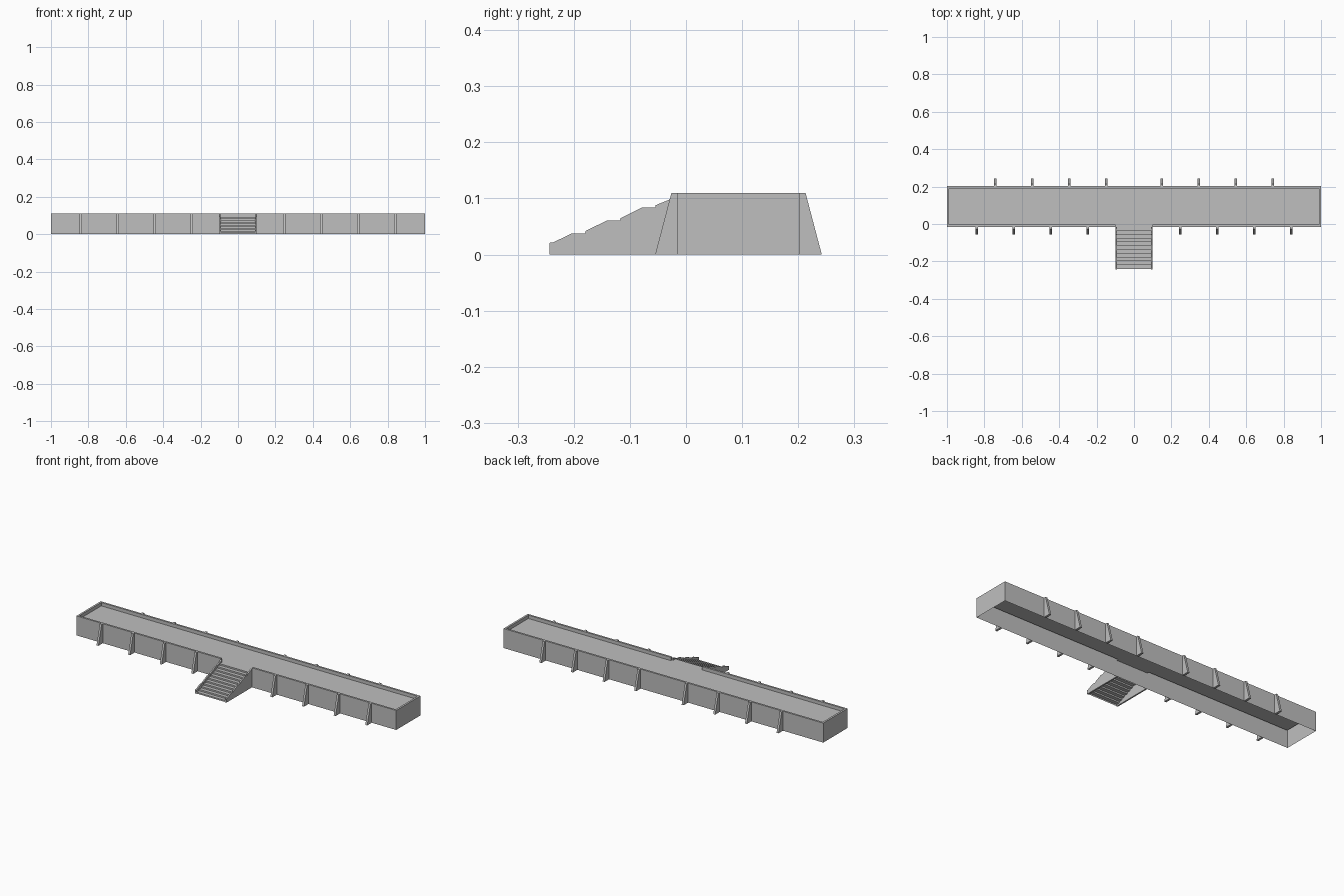
import bpy
import bmesh

cube = bpy.data.objects.get("Cube")
if cube:
    bpy.data.objects.remove(cube, do_unlink=True)

GREY = (0.52, 0.52, 0.52, 1)
concrete = bpy.data.materials.new("concrete grey")
concrete.use_nodes = True
concrete.diffuse_color = GREY
concrete.node_tree.nodes["Principled BSDF"].inputs["Base Color"].default_value = GREY

FRONT, BACK = -0.015, 0.202
TOP, FLOOR, RIM = 0.11, 0.091, 0.011
STAIR = 0.098       # half width of the stair and of the gap in the rim
UNIT = 0.0989       # half the buttress spacing


def finish(name, bm, normals=True):
    if normals:
        bmesh.ops.recalc_face_normals(bm, faces=bm.faces)
    mesh = bpy.data.meshes.new(name)
    bm.to_mesh(mesh)
    bm.free()
    mesh.materials.append(concrete)
    obj = bpy.data.objects.new(name, mesh)
    bpy.context.collection.objects.link(obj)
    return obj


def extrude_x(name, profile, x0, x1, closed=True):
    """Sweep a (y, z) profile along x, as a solid or as an open sheet."""
    bm = bmesh.new()
    a = [bm.verts.new((x0, y, z)) for y, z in profile]
    b = [bm.verts.new((x1, y, z)) for y, z in profile]
    n = len(profile)
    for i in range(n if closed else n - 1):
        j = (i + 1) % n
        bm.faces.new((a[i], a[j], b[j], b[i]))
    if closed:
        bm.faces.new(a)
        bm.faces.new(b)
    return finish(name, bm, closed)


# Platform: open-bottomed shell with a raised rim, broken where the stair arrives
def ring(bm, inset, z):
    f, b, e = FRONT + inset, BACK - inset, 1 - inset
    outline = [(-e, f), (-STAIR, f), (STAIR, f), (e, f), (e, b), (-e, b)]
    return [bm.verts.new((x, y, z)) for x, y in outline]


bm = bmesh.new()
rings = [ring(bm, 0, 0), ring(bm, 0, FLOOR), ring(bm, 0, TOP),
         ring(bm, RIM, TOP), ring(bm, RIM, FLOOR)]
GAP = 1
for level in range(4):
    low, high = rings[level], rings[level + 1]
    for i in range(6):
        if i == GAP and level > 0:
            continue
        j = (i + 1) % 6
        bm.faces.new((low[i], low[j], high[j], high[i]))
outer, inner = rings[1], rings[4]
bm.faces.new((outer[1], outer[2], inner[2], inner[1]))   # threshold
bm.faces.new([r[1] for r in rings[1:]])                  # rim ends
bm.faces.new([r[2] for r in reversed(rings[1:])])
bm.faces.new(inner)
finish("platform", bm)


# Buttresses: tapered ribs staggered between front and back
def buttress(name, x, wall, out):
    profile = [(wall, 0), (wall + out * 0.04, 0), (wall + out * 0.011, TOP), (wall, TOP)]
    extrude_x(name, profile, x - 0.006, x + 0.006)


for k in range(4):
    for side, label in ((1, "left"), (-1, "right")):
        buttress(f"front_buttress_{label}_{k + 1}", side * UNIT * (2.5 + 2 * k), FRONT, -1)
        buttress(f"back_buttress_{label}_{k + 1}", side * UNIT * (1.5 + 2 * k), BACK, 1)

# Stair treads: thin folded sheet
STEPS = 11
START = -0.24
going, rise = (FRONT - START) / STEPS, FLOOR / STEPS
steps = [(START, 0)]
for s in range(STEPS):
    steps += [(START + s * going, (s + 1) * rise), (START + (s + 1) * going, (s + 1) * rise)]
extrude_x("stair_treads", steps, -STAIR + 0.004, STAIR - 0.004, closed=False)

# Stair side walls: sloping tops broken by short level landings
side_wall = [(FRONT, 0), (-0.243, 0), (-0.243, 0.021), (-0.236, 0.022)]
for k in range(3):
    y, z = -0.203 + 0.0625 * k, 0.038 + 0.023 * k
    side_wall += [(y, z), (y + 0.023, z), (y + 0.024, z + 0.004)]
side_wall.append((FRONT, 0.104))
for side, label in ((1, "left"), (-1, "right")):
    extrude_x(f"stair_side_{label}", side_wall, side * STAIR, side * (STAIR - 0.008))
